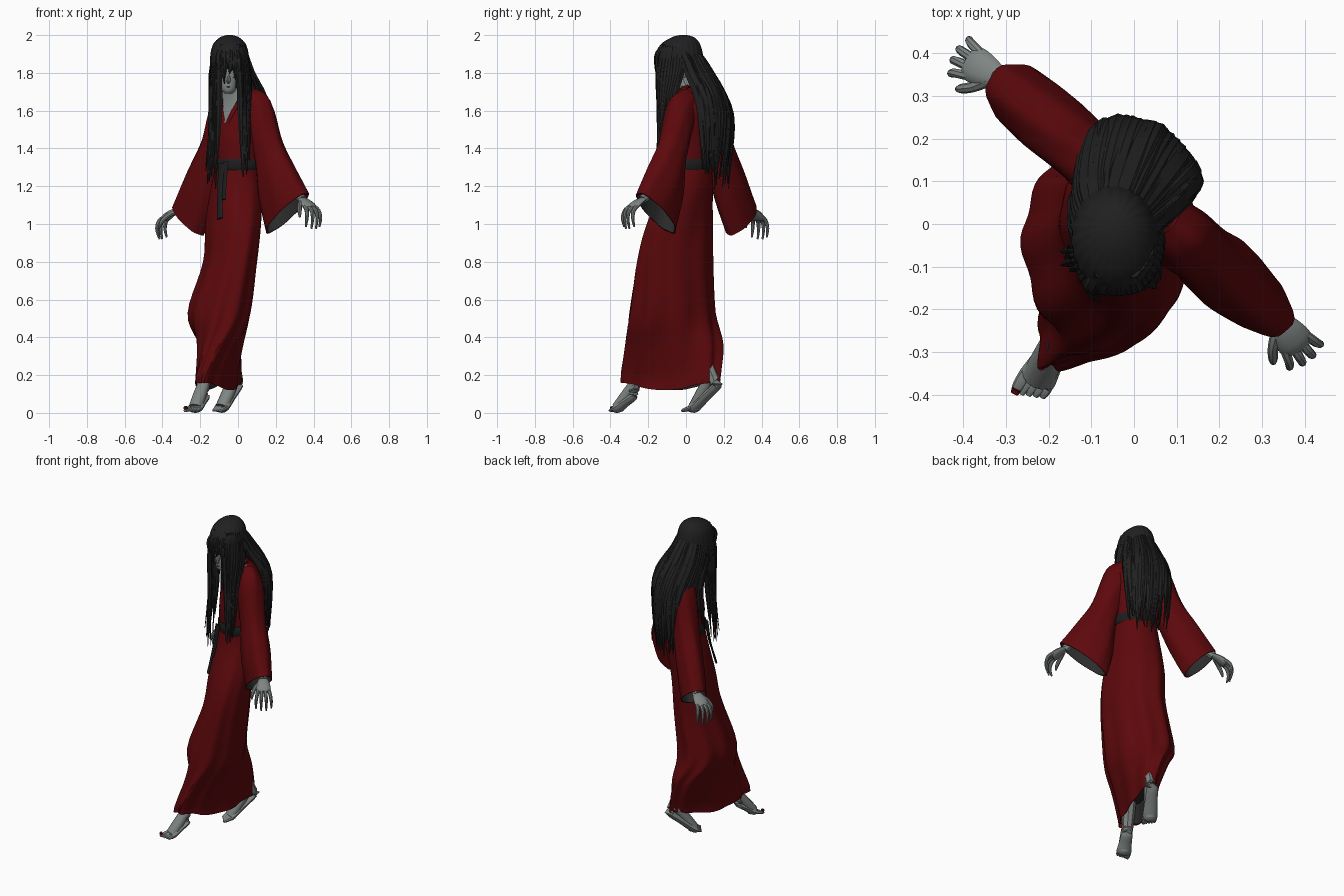
import bpy, bmesh, random
from math import sin, cos, pi, radians
from mathutils import Vector

random.seed(4)
if "Cube" in bpy.data.objects:
    bpy.data.objects.remove(bpy.data.objects["Cube"])

UP = Vector((0, 0, 1))
OUT = Vector((.75, -.65, 0)).normalized()       # towards the left shoulder
FRONT = Vector((-.65, -.75, 0)).normalized()    # where the chest points
CHEST = Vector((.02, .05, 0))


def material(name, color):
    m = bpy.data.materials.new(name)
    m.use_nodes = True
    m.diffuse_color = (*color, 1)
    bsdf = m.node_tree.nodes["Principled BSDF"]
    bsdf.inputs["Base Color"].default_value = (*color, 1)
    bsdf.inputs["Roughness"].default_value = .8
    return m


RED = material("deep red cloth", (.108, .0025, .0035))
LINING = material("dark lining", (.025, .025, .025))
SKIN = material("pale grey skin", (.21, .235, .228))
HAIR = material("black hair", (.0145, .0145, .0145))
SASH = material("sash black", (.012, .012, .013))


def spline(keys, steps):
    """Smooth interpolation through equal-length tuples."""
    keys = [keys[0], *keys, keys[-1]]
    out = []
    for a, b, c, d in zip(keys, keys[1:], keys[2:], keys[3:]):
        for i in range(steps):
            t = i / steps
            out.append([q + t / 2 * (r - p + t * (2*p - 5*q + 4*r - s + t * (3*q - p - 3*r + s)))
                        for p, q, r, s in zip(a, b, c, d)])
    return out + [list(keys[-1])]


def ellipse(center, u, v, sides, ripple=0, waves=9, phase=0):
    ring = []
    for i in range(sides):
        a = 2 * pi * i / sides
        k = 1 + ripple * sin(waves * a + phase)
        ring.append(center + (u * cos(a) + v * sin(a)) * k)
    return ring


def tube(keys, flat=1, ref=-FRONT, sides=8, steps=4):
    """Rings along keys of (x, y, z, radius), flattened along ref."""
    path = spline(keys, steps)
    pts = [Vector(p[:3]) for p in path]
    rings = []
    for i, p in enumerate(pts):
        t = (pts[min(i + 1, len(pts) - 1)] - pts[max(i - 1, 0)]).normalized()
        u = Vector(ref).cross(t).normalized()
        r = path[i][3]
        rings.append(ellipse(p, u * r, t.cross(u) * r * flat, sides))
    return rings


def scaled(ring, k, lift=0):
    mid = sum(ring, Vector()) / len(ring)
    return [mid + (p - mid) * k + UP * lift for p in ring]


def build(name, parts, mats, rule=None):
    """Skin every list of rings in parts into one closed, smooth object."""
    bm = bmesh.new()
    for rings in parts:
        rows = [[bm.verts.new(p) for p in ring] for ring in rings]
        n = len(rows[0])
        for i, (a, b) in enumerate(zip(rows, rows[1:])):
            for j in range(n):
                f = bm.faces.new((a[j], a[(j + 1) % n], b[(j + 1) % n], b[j]))
                if rule:
                    f.material_index = rule(i, f.calc_center_median())
        bm.faces.new(rows[0])
        end = bm.faces.new(rows[-1])
        if rule:
            end.material_index = rule(len(rows), end.calc_center_median())
    bmesh.ops.recalc_face_normals(bm, faces=bm.faces)
    mesh = bpy.data.meshes.new(name)
    bm.to_mesh(mesh)
    bm.free()
    obj = bpy.data.objects.new(name, mesh)
    bpy.context.collection.objects.link(obj)
    for m in mats:
        mesh.materials.append(m)
    bpy.ops.object.select_all(action="DESELECT")
    bpy.context.view_layer.objects.active = obj
    obj.select_set(True)
    bpy.ops.object.shade_smooth_by_angle(angle=radians(40))


def stack(keys, steps, sides, ripple=lambda z: 0, waves=9):
    """Horizontal ellipses from keys of (z, x, y, length, width, degrees)."""
    rings = []
    for z, x, y, a, b, deg in spline(keys, steps):
        d = Vector((cos(radians(deg)), sin(radians(deg)), 0))
        rings.append(ellipse(Vector((x, y, z)), d * a, UP.cross(d) * b, sides, ripple(z), waves, z * 5))
    return rings


# Skirt: wide hips turning into a long stride, deepening folds, curved hem, dark inside
skirt = stack([(1.34, 0, .01, .122, .11, 139), (1.22, -.005, .01, .137, .127, 133),
               (1, -.025, -.035, .188, .13, 120), (.8, -.04, -.06, .207, .132, 109),
               (.53, -.097, -.075, .228, .16, 103), (.36, -.095, -.065, .255, .115, 82),
               (.2, -.105, -.085, .272, .078, 70), (.12, -.107, -.09, .27, .072, 69)],
              5, 72, lambda z: .045 * (1.34 - z))
for row, k in ((-1, 1), (-2, .6), (-3, .3)):
    for i, p in enumerate(skirt[row]):
        p.z += k * .07 * cos(2 * pi * i / 72) ** 2
hem = len(skirt)
skirt += [scaled(skirt[-1], .95), scaled(skirt[-1], .8, .12)]
build("robe_skirt", [skirt], [RED, LINING], lambda i, c: int(i >= hem))


# Torso with a bare V at the chest
def chest_rule(i, c):
    local = c - Vector((.012, .04, 0))
    return int(c.z > 1.53 and local.dot(FRONT) > 0 and abs(local.dot(OUT)) < (c.z - 1.52) * .42)


torso = stack([(1.3, 0, .01, .112, .122, 49), (1.45, 0, .02, .12, .138, 49),
               (1.55, .01, .035, .114, .15, 49), (1.63, .015, .045, .098, .145, 49),
               (1.69, .005, .035, .075, .11, 49), (1.73, -.015, .01, .05, .055, 49)], 6, 72)
build("robe_torso", [torso], [RED, SKIN], chest_rule)


def body(z, forward, side):
    return (*(CHEST + FRONT * forward + OUT * side).xy, z)


# Collar bands crossing at the chest
build("robe_collar",
      [tube([(*body(1.42, .135, -s * .03), .012), (*body(1.53, .133, s * .012), .013),
             (*body(1.63, .105, s * .055), .013), (*body(1.7, .055, s * .074), .013),
             (*body(1.73, 0, s * .055), .012)], .5) for s in (1, -1)], [RED])

# Sash and its hanging tail
build("sash", [stack([(z, 0, .01, .118 + g, .128 + g, 49) for z, g in
                      ((1.285, 0), (1.295, .006), (1.335, .006), (1.345, 0))], 1, 48)], [SASH])
build("sash_tail", [tube([(-.086, -.092, 1.32, .024), (-.096, -.112, 1.18, .018),
                          (-.096, -.17, 1.03, .022)], .3),
                    tube([(-.066, -.1, 1.33, .02), (-.072, -.125, 1.2, .014),
                          (-.075, -.15, 1.13, .016)], .3)], [SASH])


# Wide sleeves: keys of (top out, top z, bottom out, bottom z, half depth)
def sleeve(name, side, keys):
    rings = []
    for st, zt, sb, zb, k in spline(keys, 5):
        top = CHEST + OUT * side * st + UP * zt
        low = CHEST + OUT * side * sb + UP * zb
        rings.append(ellipse((top + low) / 2, (top - low) / 2, FRONT * k, 32, .025, 7, zt * 9))
    rim = len(rings)
    rings += [scaled(rings[-1], .94), scaled(rings[-4], .85), scaled(rings[-8], .7)]
    build(name, [rings], [RED, LINING], lambda i, c: int(i >= rim))


shoulder = [(.09, 1.715, .02, 1.55, .065), (.18, 1.66, .08, 1.44, .078), (.26, 1.45, .12, 1.3, .076)]
sleeve("left_sleeve", 1, shoulder + [(.35, 1.31, .14, 1.12, .085), (.455, 1.165, .18, .95, .072)])
sleeve("right_sleeve", -1, shoulder + [(.36, 1.28, .2, 1.1, .08), (.465, 1.1, .28, .94, .074)])


# Hands with drooping fingers
def hand(name, side, out, z):
    wrist = CHEST + OUT * side * out + UP * z
    d = (OUT * side + FRONT * .22).normalized()
    thumb = d.cross(UP) * side

    def at(along, across, drop, r):
        return (*(wrist + d * along + thumb * across - UP * drop), r)

    parts = [tube([at(-.12, 0, -.15, .028), at(-.03, 0, -.03, .025), at(0, 0, 0, .025)]),
             tube([at(-.01, 0, -.005, .024), at(.03, 0, .015, .038), at(.06, 0, .035, .043),
                   at(.075, 0, .047, .036)], .45, UP, 12)]
    for i in range(4):
        w = (i - 1.5) * .02
        reach = .01 if i in (1, 2) else 0
        parts.append(tube([at(.062, w, .036, .012), at(.09 + reach, w * 1.3, .06, .011),
                           at(.1 + reach, w * 1.5, .1, .009),
                           at(.09 + reach, w * 1.5, .145 + reach, .005)]))
    parts.append(tube([at(.015, .015, .012, .017), at(.04, .048, .035, .013),
                       at(.062, .065, .065, .011), at(.07, .07, .095, .005)], 1, UP))
    build(name, parts, [SKIN])


hand("left_hand", 1, .425, 1.13)
hand("right_hand", -1, .45, 1.075)


# Bare feet on raised heels
def foot(name, side, knee, ankle, heel, ball):
    d = Vector((-.5, -.86, 0))
    inner = d.cross(UP) * side
    ankle, heel, ball = Vector(ankle), Vector(heel), Vector(ball)
    instep = ankle.lerp(ball, .5)
    parts = [tube([(*knee, .045), (*ankle, .034), (*heel.lerp(ankle, .4), .034)]),
             tube([(*ankle, .034), (*instep, .037), (*ball, .038)], .85, UP, 12),
             tube([(*heel.lerp(ankle, .3), .026), (*heel, .034), (*heel.lerp(ball, .5), .038),
                   (*ball, .044), (*(ball + d * .015), .038)], .6, UP, 12)]
    for i in range(5):
        base = ball + inner * (.03 - i * .0155)
        tip = base + d * (.06 - i * .006)
        tip.z = .011
        r = .015 if i == 0 else .011
        parts.append(tube([(*base, r), (*base.lerp(tip, .6), r), (*tip, r * .6)], .8, UP))
    build(name, parts, [SKIN])
    return ball + inner * .03 + d * .05


toe = foot("left_foot", 1, (-.14, -.2, .36), (-.183, -.275, .15), (-.18, -.28, .085), (-.225, -.36, .027))
foot("right_foot", -1, (-.06, .04, .42), (-.012, .135, .2), (-.002, .165, .145), (-.085, .045, .029))
build("left_toe_nail", [tube([(*toe, .012), (*(toe + Vector((-.005, -.01, -.002))), .009)], .9, UP)], [RED])

# Head, neck and face
build("head", [stack([(1.69, -.05, -.095, .02, .02, 90), (1.71, -.049, -.085, .045, .038, 90),
                      (1.76, -.047, -.06, .072, .058, 90), (1.82, -.045, -.04, .092, .07, 90),
                      (1.9, -.045, -.035, .1, .076, 90), (1.97, -.045, -.03, .05, .04, 90)], 4, 32)], [SKIN])
build("neck", [tube([(.005, .03, 1.66, .05), (-.02, 0, 1.72, .043), (-.04, -.03, 1.79, .045)])], [SKIN])
build("nose", [tube([(-.048, -.125, 1.79, .006), (-.05, -.14, 1.757, .01), (-.05, -.133, 1.748, .006)])], [SKIN])
build("eyes_and_mouth",
      [tube([(x - w, y + .006, z, .002), (x, y, z - .003, .004), (x + w, y + .006, z, .002)], .5, UP)
       for x, y, z, w in ((-.074, -.126, 1.78, .014), (-.022, -.126, 1.78, .014), (-.05, -.131, 1.728, .013))],
      [SASH])

# Hair cap with combed ridges
build("hair_cap", [stack([(2, -.045, -.015, .02, .015, 90), (1.988, -.045, -.016, .06, .05, 90),
                          (1.955, -.045, -.028, .1, .084, 90), (1.9, -.045, -.036, .124, .1, 90),
                          (1.82, -.045, -.025, .12, .103, 90)], 4, 96, lambda z: .012, 22)], [HAIR])


# Long locks spread between guide paths
def locks(name, count, radius, guides):
    parts = []
    for path in spline([sum(g, ()) for g in guides], count):
        pts = [Vector(path[i:i + 3]) for i in range(0, len(path), 3)]
        pts[-1] += Vector([random.uniform(-.012, .012), random.uniform(-.012, .012), random.uniform(-.06, .05)])
        away = pts[1] - Vector((-.03, 0, pts[1].z))
        widths = [radius * k * random.uniform(.8, 1.15) for k in (.7, 1, .95)] + [.003]
        parts.append(tube([(*p, w) for p, w in zip(pts, widths)], .5, away, 6, 5))
    build(name, parts, [HAIR])


locks("hair_left_front", 5, .019,
      [((.0, -.12, 1.95), (.008, -.15, 1.8), (.014, -.145, 1.6), (.03, -.145, 1.28)),
       ((.035, -.07, 1.94), (.05, -.09, 1.78), (.045, -.12, 1.58), (.045, -.14, 1.3)),
       ((.04, -.01, 1.92), (.06, -.03, 1.8), (.06, -.085, 1.6), (.05, -.12, 1.36))])
locks("hair_right_front", 6, .02,
      [((-.08, -.12, 1.95), (-.1, -.15, 1.8), (-.1, -.145, 1.6), (-.105, -.145, 1.24)),
       ((-.12, -.07, 1.93), (-.138, -.08, 1.78), (-.145, -.08, 1.55), (-.165, -.08, 1.26)),
       ((-.11, -.02, 1.92), (-.13, -.02, 1.78), (-.12, -.04, 1.58), (-.14, -.05, 1.32))])
locks("hair_back", 9, .027,
      [((-.115, -.05, 1.94), (-.14, -.02, 1.79), (-.14, .05, 1.6), (-.15, .03, 1.35)),
       ((-.09, .01, 1.96), (-.11, .1, 1.8), (-.09, .22, 1.57), (-.07, .22, 1.26)),
       ((-.04, .01, 1.975), (.0, .115, 1.83), (.05, .225, 1.59), (.06, .19, 1.22)),
       ((.01, -.01, 1.96), (.065, .04, 1.81), (.145, .115, 1.63), (.13, .13, 1.27)),
       ((.035, -.02, 1.93), (.068, .015, 1.82), (.125, .08, 1.64), (.12, .1, 1.32))])
locks("hair_under_back", 8, .03,
      [((-.1, .01, 1.92), (-.09, .07, 1.77), (-.07, .18, 1.57), (-.05, .18, 1.25)),
       ((.02, .0, 1.92), (.05, .05, 1.78), (.11, .11, 1.6), (.1, .13, 1.28))])
locks("hair_fringe", 5, .017,
      [((-.07, -.09, 1.965), (-.1, -.146, 1.9), (-.1, -.155, 1.84), (-.095, -.145, 1.77)),
       ((-.045, -.09, 1.97), (-.05, -.152, 1.91), (-.05, -.16, 1.85), (-.055, -.148, 1.82)),
       ((-.02, -.09, 1.965), (.0, -.146, 1.9), (.005, -.155, 1.84), (.0, -.145, 1.77))])
